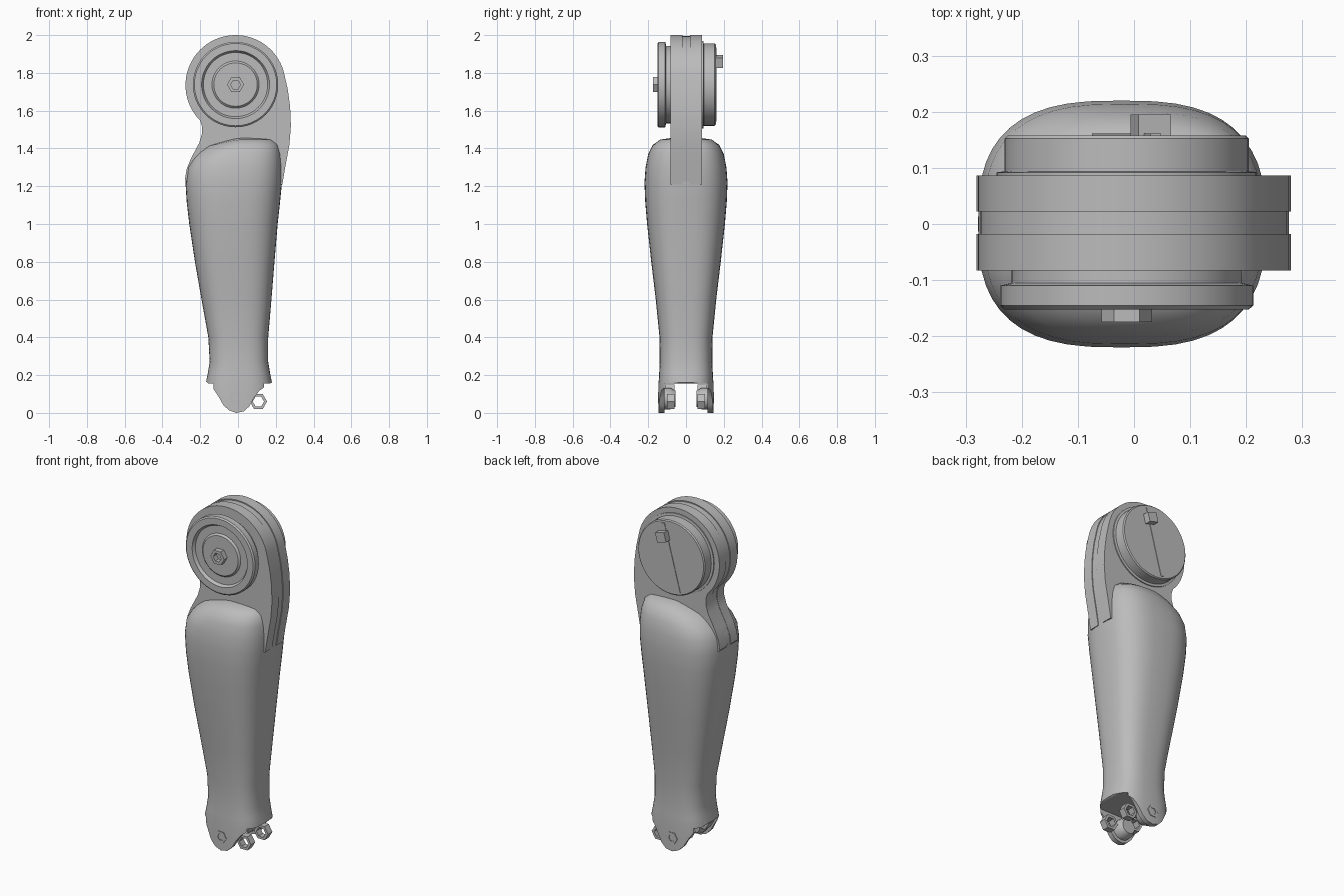
import bpy, bmesh, math
from mathutils import Matrix, Vector

if "Cube" in bpy.data.objects:
    bpy.data.objects.remove(bpy.data.objects["Cube"], do_unlink=True)

grey = bpy.data.materials.new("plain grey")
grey.use_nodes = True
grey.diffuse_color = (0.5, 0.5, 0.5, 1)
grey.node_tree.nodes["Principled BSDF"].inputs["Base Color"].default_value = (0.5, 0.5, 0.5, 1)


def finish(bm, name, angle=35):
    bmesh.ops.recalc_face_normals(bm, faces=bm.faces)
    mesh = bpy.data.meshes.new(name)
    bm.to_mesh(mesh)
    bm.free()
    mesh.materials.append(grey)
    ob = bpy.data.objects.new(name, mesh)
    bpy.context.collection.objects.link(ob)
    smooth(ob, angle)
    return ob


def smooth(ob, angle=35):
    bpy.ops.object.select_all(action="DESELECT")
    ob.select_set(True)
    bpy.context.view_layer.objects.active = ob
    bpy.ops.object.shade_smooth_by_angle(angle=math.radians(angle))


def bridge(bm, rings):
    for a, b in zip(rings, rings[1:]):
        for i in range(len(a)):
            j = (i + 1) % len(a)
            bm.faces.new((a[i], a[j], b[j], b[i]))


def slab(name, outline, y0, y1):
    """Extrude an x-z outline along y."""
    bm = bmesh.new()
    rings = [[bm.verts.new((x, y, z)) for x, z in outline] for y in (y0, y1)]
    bridge(bm, rings)
    for r in rings:
        bm.faces.new(r)
    return finish(bm, name)


def lathe(name, profile, x, z, sides=48, closed=False):
    """Turn a (radius, y) profile around an axis along y."""
    bm = bmesh.new()
    rings = [[bm.verts.new((x + r * math.cos(t), y, z + r * math.sin(t)))
              for t in (math.tau * i / sides for i in range(sides))] for r, y in profile]
    bridge(bm, rings + rings[:1] if closed else rings)
    if not closed:
        bm.faces.new(rings[0])
        bm.faces.new(rings[-1])
    return finish(bm, name)


def box(name, centre, size, turn=0):
    bm = bmesh.new()
    bmesh.ops.create_cube(bm, size=1, matrix=Matrix.Translation(centre)
                          @ Matrix.Rotation(turn, 4, "Y") @ Matrix.Diagonal((*size, 1)))
    return finish(bm, name)


def cut(ob, cutter):
    mod = ob.modifiers.new("cut", "BOOLEAN")
    mod.operation, mod.solver, mod.object = "DIFFERENCE", "EXACT", cutter
    bpy.ops.object.select_all(action="DESELECT")
    bpy.context.view_layer.objects.active = ob
    ob.select_set(True)
    bpy.ops.object.modifier_apply(modifier=mod.name)
    bpy.data.objects.remove(cutter, do_unlink=True)


# Tapering limb shell: height, left edge, right edge, half depth
sections = [(-0.03, -0.17, 0.18, 0.145), (0.16, -0.17, 0.18, 0.145), (0.21, -0.16, 0.17, 0.142),
            (0.27, -0.15, 0.16, 0.139), (0.4, -0.157, 0.16, 0.14), (0.6, -0.193, 0.177, 0.16),
            (0.8, -0.228, 0.193, 0.184), (1.0, -0.258, 0.21, 0.206), (1.12, -0.272, 0.223, 0.216),
            (1.22, -0.278, 0.233, 0.22), (1.3, -0.268, 0.235, 0.214), (1.37, -0.245, 0.23, 0.2),
            (1.42, -0.215, 0.218, 0.175), (1.447, -0.17, 0.19, 0.135), (1.455, -0.1, 0.13, 0.08)]
bm = bmesh.new()
rings = []
for z, x0, x1, depth in sections:
    ring = []
    for i in range(48):
        t = math.tau * i / 48
        c, s = math.cos(t), math.sin(t)
        x = (x0 + x1) / 2 + (x1 - x0) / 2 * math.copysign(abs(c) ** 0.72, c)
        drop = 0.22 * max(0, -x) * min(1, max(0, (z - 1.3) / 0.12))
        ring.append(bm.verts.new((x, depth * math.copysign(abs(s) ** 0.72, s), z - drop)))
    rings.append(ring)
bridge(bm, rings)
bm.faces.new(rings[0])
bm.faces.new(rings[-1])
shell = finish(bm, "limb_shell")

# Rounded lower ears, then the hollow between them
ear_left = [(-0.3, 0.165), (-0.168, 0.165), (-0.135, 0.135), (-0.105, 0.09), (-0.08, 0.045),
            (-0.05, 0.015), (-0.01, 0)]
ear_right = [(0.03, 0.008), (0.06, 0.035), (0.085, 0.08), (0.115, 0.12), (0.178, 0.16), (0.3, 0.16)]
cut(shell, slab("ear_cutter", ear_left + ear_right + [(0.3, -0.1), (-0.3, -0.1)], -0.3, 0.3))
cut(shell, box("hollow_cutter", (0, 0, 0.02), (0.6, 0.23, 0.27)))
smooth(shell)

# Upper arm plate with a round head and a waisted neck
cx, cz = -0.013, 1.735
arc = [(cx + 0.265 * math.cos(math.radians(a)), cz + 0.265 * math.sin(math.radians(a)))
       for a in range(10, 226, 5)]
neck = [(-0.19, 1.515), (-0.19, 1.48), (-0.205, 1.43), (-0.25, 1.345), (-0.272, 1.29), (-0.281, 1.235),
        (-0.26, 1.21), (0.235, 1.21), (0.25, 1.3), (0.272, 1.42), (0.28, 1.52), (0.276, 1.62),
        (0.264, 1.71)]
plate = arc + neck
core = [(x * 0.985, 1.6 + (z - 1.6) * 0.985) for x, z in plate]
slab("arm_plate_front", plate, -0.083, -0.018)
slab("arm_plate_core", core, -0.02, 0.024)
slab("arm_plate_back", plate, 0.022, 0.086)

# Front joint cap with stepped rings and a hex nut
lathe("front_joint_cap", [(0.205, -0.07), (0.205, -0.105), (0.226, -0.11), (0.226, -0.145),
                          (0.218, -0.152), (0.18, -0.152), (0.17, -0.135), (0.125, -0.135),
                          (0.115, -0.145)], cx, 1.738)
lathe("front_hex_nut", [(0.045, -0.13), (0.045, -0.175), (0.026, -0.175), (0.026, -0.13)],
      cx, 1.738, 6, True)

# Back joint cap with a raised rib and a small lug
lathe("back_joint_cap", [(0.232, 0.07), (0.232, 0.092), (0.218, 0.094), (0.218, 0.152),
                         (0.212, 0.158)], cx, 1.738)
box("back_rib", (cx, 0.157, 1.738), (0.02, 0.008, 0.4), math.radians(15))
box("back_lug", (0.03, 0.17, 1.86), (0.06, 0.05, 0.055), math.radians(15))

# Fasteners inside and outside the lower ears
for side, word in ((-1, "front"), (1, "back")):
    lathe(word + "_ear_boss", [(0.058, side * 0.125), (0.058, side * 0.085), (0.042, side * 0.055)],
          -0.01, 0.075, 12)
    lathe(word + "_ear_bolt", [(0.036, side * 0.13), (0.036, side * 0.148), (0.02, side * 0.148),
                               (0.02, side * 0.13)], -0.01, 0.08, 6, True)
    lathe(word + "_hex_ring", [(0.046, side * 0.06), (0.046, side * 0.1), (0.03, side * 0.1),
                               (0.03, side * 0.06)], 0.108, 0.06, 6, True)
    lathe(word + "_inner_ring", [(0.046, side * 0.06), (0.046, side * 0.11), (0.03, side * 0.11),
                                 (0.03, side * 0.06)], -0.06, 0.11, 6, True)
